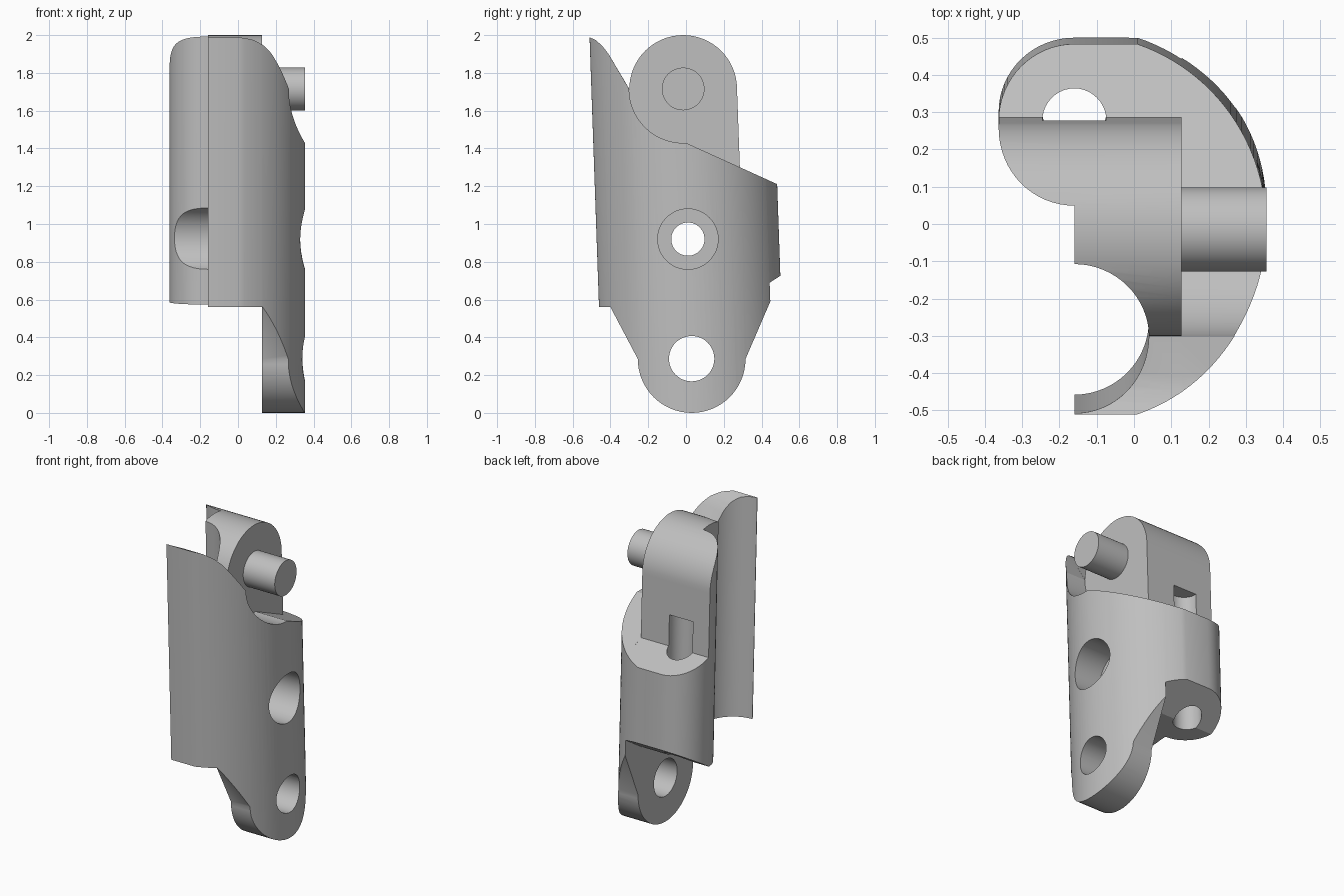
import bpy, bmesh
from math import sin, cos, radians

cube = bpy.data.objects.get("Cube")
if cube:
    bpy.data.objects.remove(cube)

grey = bpy.data.materials.new("plain grey")
grey.use_nodes = True
grey.diffuse_color = (0.52, 0.52, 0.52, 1)
grey.node_tree.nodes["Principled BSDF"].inputs["Base Color"].default_value = (0.52, 0.52, 0.52, 1)


def arc(cx, cy, r, start, end, steps=32):
    angles = [radians(start + (end - start) * i / steps) for i in range(steps + 1)]
    return [(cx + r * cos(a), cy + r * sin(a)) for a in angles]


def prism(name, outline, axis, low, high):
    """Extrude a closed outline along x (outline in y, z) or z (outline in x, y)."""
    bm = bmesh.new()
    place = (lambda p, t: (t, *p)) if axis == "x" else (lambda p, t: (*p, t))
    ends = [[bm.verts.new(place(p, t)) for p in outline] for t in (low, high)]
    for ring in ends:
        bm.faces.new(ring)
    n = len(outline)
    for i in range(n):
        j = (i + 1) % n
        bm.faces.new((ends[0][i], ends[0][j], ends[1][j], ends[1][i]))
    bmesh.ops.recalc_face_normals(bm, faces=bm.faces)
    mesh = bpy.data.meshes.new(name)
    bm.to_mesh(mesh)
    bm.free()
    ob = bpy.data.objects.new(name, mesh)
    bpy.context.collection.objects.link(ob)
    mesh.materials.append(grey)
    return ob


def rod(name, y, z, r, low, high):
    return prism(name, arc(y, z, r, 0, 360, 48)[:-1], "x", low, high)


def lean(ob):
    """The long axis leans slightly forward as it rises."""
    for v in ob.data.vertices:
        v.co.y -= 0.035 * (v.co.z - 1.2)


def combine(target, tool, operation):
    mod = target.modifiers.new(operation, "BOOLEAN")
    mod.operation = operation
    mod.solver = "EXACT"
    mod.object = tool
    bpy.context.view_layer.objects.active = target
    bpy.ops.object.modifier_apply(modifier=mod.name)
    bpy.data.objects.remove(tool)


# Plan section: rounded shell, rear lobe and the matching front channel
half = 0.483
section = [(-0.16, -half)]
section += arc(-0.155, 0, 0.51, -71.2, 71.2, 48)
section += arc(-0.16, 0.28, 0.203, 90, 270)
section += arc(-0.16, -0.28, 0.2, 90, -90)


def shaft(name):
    ob = prism(name, section, "z", -0.2, 2.2)
    lean(ob)
    return ob


# Side outlines: inner block with tongue, outer plate with tab
hub = (-0.015, 1.715)
tab = (0.03, 0.285)
shell_top = [(-0.7, 2.02), (-0.51, 1.988), (-0.48, 1.975), (-0.445, 1.945), (-0.41, 1.9)]
inner = shell_top + arc(*hub, 0.285, 180, 0) + [
    (0.285, 1.30), (0.6, 1.158), (0.6, 0.79), (0.28, 0.585), (0.05, 0.57), (-0.05, 0.56), (-0.7, 0.56)]
outer = shell_top + arc(*hub, 0.286, 180, 273) + [
    (0.6, 1.158), (0.6, 0.946)] + arc(*tab, 0.285, 0, -180) + [(-0.40, 0.56), (-0.7, 0.56)]

# Body halves meet at the shoulder plane
shoulder = 0.127
body = shaft("link_body")
combine(body, prism("inner_cut", inner, "x", -0.6, shoulder), "INTERSECT")
plate = shaft("outer_plate")
combine(plate, prism("outer_cut", outer, "x", shoulder, 0.6), "INTERSECT")
combine(body, plate, "UNION")

# Cross holes with counterbores, and the tab hole
bolt = (0.01, 0.92)
for y, z, r, low, high in (
        (*bolt, 0.088, -0.6, 0.6),
        (*bolt, 0.16, 0.14, 0.6),
        (*bolt, 0.18, -0.6, -0.16),
        (0.03, 0.287, 0.12, 0.0, 0.6)):
    combine(body, rod("hole_cutter", y, z, r, low, high), "DIFFERENCE")

# Lengthwise hole down the rear lobe
bore = prism("bore_cutter", arc(-0.16, 0.28, 0.086, 0, 360, 40)[:-1], "z", 0.3, 1.5)
lean(bore)
combine(body, bore, "DIFFERENCE")

# Hinge pin on the side of the tongue
pin = rod("hinge_pin", *hub, 0.113, shoulder - 0.02, 0.355)

for ob in (body, pin):
    bpy.ops.object.select_all(action="DESELECT")
    ob.select_set(True)
    bpy.context.view_layer.objects.active = ob
    bpy.ops.object.shade_smooth_by_angle(angle=radians(25))
